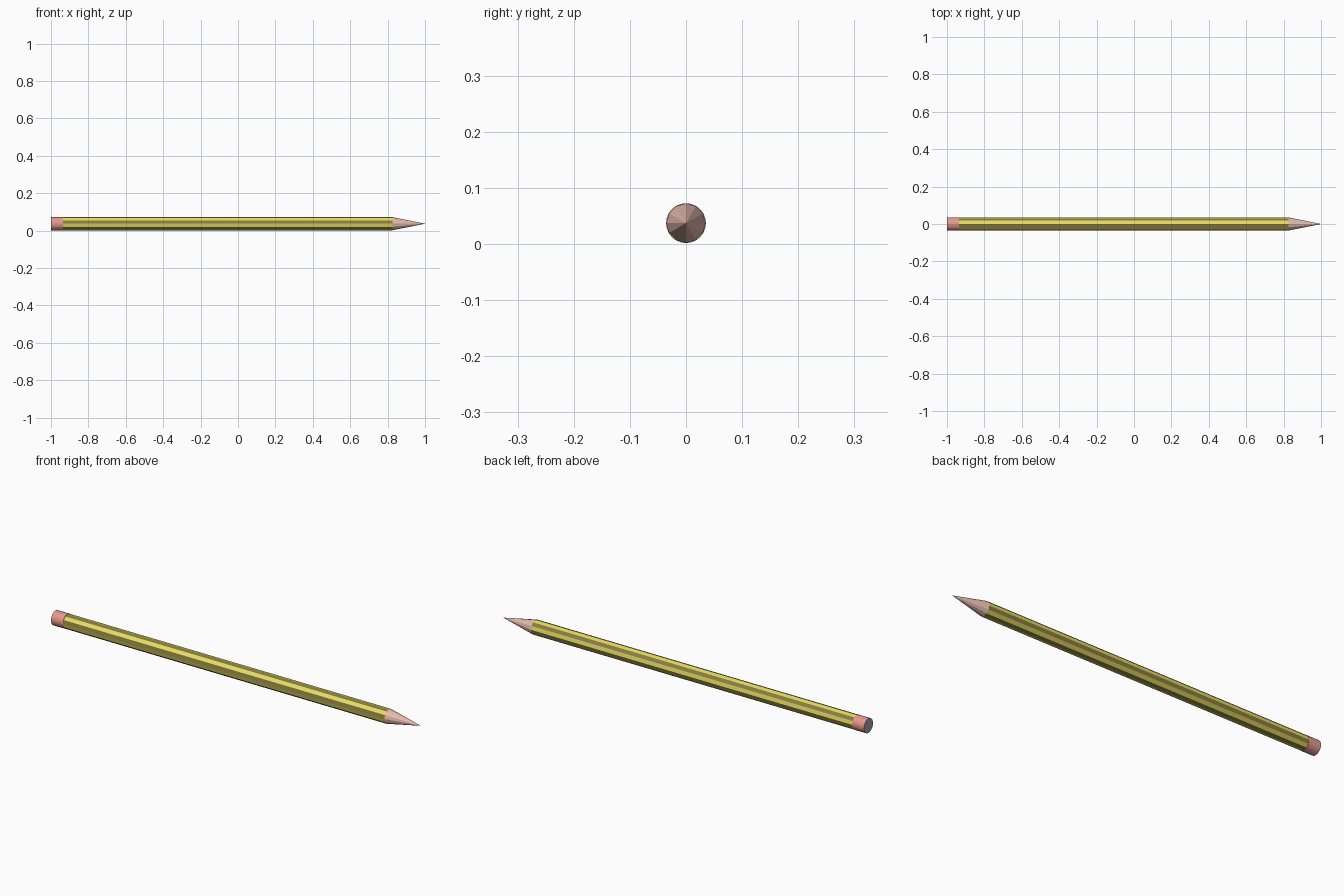
import bpy, bmesh, math

if "Cube" in bpy.data.objects:
    bpy.data.objects.remove(bpy.data.objects["Cube"])

R, ZC, N = 0.035, 0.037, 12


def mat(name, c):
    m = bpy.data.materials.new(name)
    m.diffuse_color = (*c, 1)
    m.use_nodes = True
    m.node_tree.nodes["Principled BSDF"].inputs["Base Color"].default_value = m.diffuse_color
    return m


yellow = mat("yellow_paint", (0.80, 0.72, 0.13))
olive = mat("olive_paint", (0.25, 0.21, 0.05))
pink = mat("pink_rubber", (0.78, 0.32, 0.27))
wood = mat("pale_wood", (0.80, 0.50, 0.42))
grey = mat("end_grey", (0.4, 0.4, 0.4))


def rod(name, rings, mats, pick, n=N, turn=0.0):
    """Lathe (x, radius) rings along x; pick gives each side's material."""
    bm = bmesh.new()
    loops = []
    for x, r in rings:
        loops.append([bm.verts.new((x, r * math.cos(turn + 2 * math.pi * i / n),
                                    ZC + r * math.sin(turn + 2 * math.pi * i / n)))
                      for i in range(n)])
    for a, b in zip(loops, loops[1:]):
        for i in range(n):
            j = (i + 1) % n
            bm.faces.new((a[i], a[j], b[j], b[i])).material_index = pick(i)
    for lp in (loops[0], loops[-1]):
        bm.faces.new(lp).material_index = len(mats) - 1
    bmesh.ops.recalc_face_normals(bm, faces=bm.faces)
    me = bpy.data.meshes.new(name)
    bm.to_mesh(me)
    bm.free()
    for m in mats:
        me.materials.append(m)
    ob = bpy.data.objects.new(name, me)
    bpy.context.collection.objects.link(ob)
    return ob


# painted barrel with alternating stripes
rod("barrel", [(-0.935, R), (0.826, R)], [yellow, olive, wood], lambda i: i % 2)
# eraser with a grey end face
rod("eraser", [(-1.0, R + 0.0005), (-0.935, R + 0.0005)], [pink, grey], lambda i: 0, 24)
# sharpened wooden point
rod("point", [(0.826, R), (1.0, 0.0004)], [wood], lambda i: 0)
